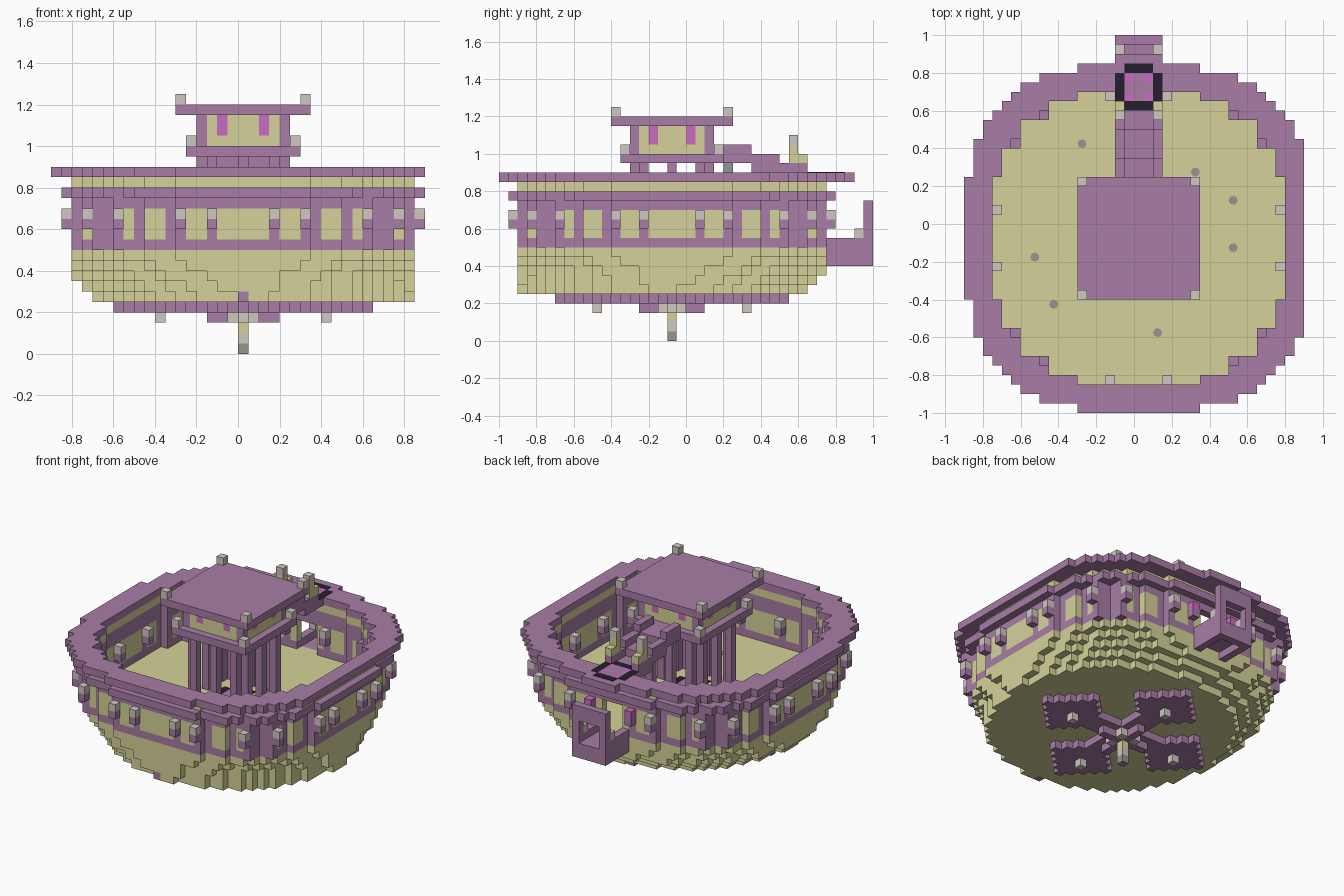
import bpy, bmesh
from mathutils import Vector

U = 0.05                       # block size
CX, CY = 0.025, -0.075         # centre of the middle block

if "Cube" in bpy.data.objects:
    bpy.data.objects.remove(bpy.data.objects["Cube"], do_unlink=True)

COLOURS = {
    "purple": (0.392, 0.205, 0.381),
    "olive": (0.66, 0.65, 0.32),
    "lamp_grey": (0.64, 0.57, 0.53),
    "stone_grey": (0.30, 0.30, 0.28),
    "magenta": (0.58, 0.145, 0.53),
    "near_black": (0.018, 0.013, 0.026),
}
MATS = list(COLOURS)
for mat_name, rgb in COLOURS.items():
    m = bpy.data.materials.new(mat_name)
    m.use_nodes = True
    m.diffuse_color = (*rgb, 1)
    m.node_tree.nodes["Principled BSDF"].inputs["Base Color"].default_value = (*rgb, 1)


def build(name, cells, base=0.0, height=U):
    """Turn a {(i, j, k): colour} dictionary into a mesh of exposed block faces."""
    bm = bmesh.new()
    for (i, j, k), colour in cells.items():
        centre = Vector((CX + U * i, CY + U * j, base + height * (k + 0.5)))
        for axis in range(3):
            for side in (-1, 1):
                step = [0, 0, 0]
                step[axis] = side
                if (i + step[0], j + step[1], k + step[2]) in cells:
                    continue
                corners = []
                for a, b in ((-1, -1), (1, -1), (1, 1), (-1, 1)):
                    v = Vector((0, 0, 0))
                    v[axis], v[(axis + 1) % 3], v[(axis + 2) % 3] = side, a, b
                    v = Vector((v.x * U / 2, v.y * U / 2, v.z * height / 2))
                    corners.append(bm.verts.new(centre + v))
                face = bm.faces.new(corners if side > 0 else corners[::-1])
                face.material_index = MATS.index(colour)
    bmesh.ops.remove_doubles(bm, verts=bm.verts, dist=0.0005)
    mesh = bpy.data.meshes.new(name)
    bm.to_mesh(mesh)
    bm.free()
    for n in MATS:
        mesh.materials.append(bpy.data.materials[n])
    obj = bpy.data.objects.new(name, mesh)
    bpy.context.collection.objects.link(obj)


def fill(cells, xs, ys, zs, colour):
    """Fill an inclusive range of blocks."""
    for i in range(xs[0], xs[1] + 1):
        for j in range(ys[0], ys[1] + 1):
            for k in range(zs[0], zs[1] + 1):
                cells[i, j, k] = colour


def inside(x, y, r, p=2.5, pad=0.85):
    """Rounded-square outline with short straight sides."""
    x, y = abs(x), abs(y)
    if max(x, y) > r or (max(x, y) > r - 0.5 and min(x, y) > 6):
        return False
    return x ** p + y ** p <= (r + pad) ** p


SPAN = [(i, j) for i in range(-18, 19) for j in range(-18, 19)]


def ring(cells, k, outer, colour):
    for i, j in SPAN:
        if inside(i, j, outer) and not inside(i, j, 15):
            cells[i, j, k] = colour


def mirrored(a, b):
    """All eight reflections of a plan position."""
    return {(s * x, t * y) for x, y in ((a, b), (b, a)) for s in (-1, 1) for t in (-1, 1)}


# Bowl-shaped hull, rounder and smaller towards the keel
hull = {}
for k, r, shift, p, pad in ((5, 15, 1, 2, 0.1), (6, 15.5, 0.5, 2.05, 0.2), (7, 16, 0, 2.1, 0.4),
                            (8, 16, 0, 2.25, 0.6), (9, 16, 0, 2.5, 0.85)):
    for i, j in SPAN:
        if inside(i - shift, j + shift, r, p, pad):
            hull[i, j, k] = "olive"
hull[0, -16, 5] = "purple"
build("hull", hull)

# Cabin wall with window panes, corner pilasters and a rear doorway
wall = {}
PANES = (0, 1, 2, 4, 5, 8, 9, 11)
for k in range(10, 15):
    ring(wall, k, 16, "purple")
    for i, j in mirrored(12, 14):
        wall[i, j, k] = "purple"
    if 11 <= k <= 13:
        for (i, j, kk) in wall:
            if kk == k and min(abs(i), abs(j)) in PANES:
                wall[i, j, k] = "olive"
    for i, j in mirrored(10, 13):
        wall[i, j, k] = "purple"
for k in range(10, 14):
    for i in (-1, 0, 1):
        wall.pop((i, 16, k), None)
build("cabin_wall", wall)

# Stepped gunwale bands above the wall
bands = {}
ring(bands, 15, 17, "purple")
ring(bands, 16, 16, "olive")
ring(bands, 17, 18, "purple")
for key in [c for c in bands if c[0] > 17]:
    del bands[key]
fill(bands, (-2, 2), (13, 19), (17, 17), "purple")
build("gunwale", bands)

# Wall lamps, outside and inside, with a magenta pair beside the doorway
lamps = {}
for spot in ((3, 17), (6, 17), (12, 15), (3, 15)):
    for i, j in mirrored(*spot):
        lamps[i, j, 12] = "purple"
        lamps[i, j, 13] = "lamp_grey"
for i in (-3, 3):
    lamps[i, 17, 13] = "magenta"
build("wall_lamps", lamps)

# Tower: pillars, platform, room and roof
tower = {}
for spot in ((4, 3), (4, 0)):
    for i, j in mirrored(*spot):
        fill(tower, (i, i), (j, j), (10, 18), "purple")
fill(tower, (-5, 5), (-5, 5), (19, 19), "purple")
fill(tower, (-4, 4), (-4, 4), (20, 22), "olive")
for i, j in mirrored(2, 4):
    fill(tower, (i, i), (j, j), (21, 22), "magenta")
for i, j in mirrored(4, 4):
    fill(tower, (i, i), (j, j), (20, 22), "purple")
fill(tower, (-6, 6), (-6, 6), (23, 23), "purple")
for i, j in mirrored(5, 5):
    tower[i, j, 20] = "lamp_grey"
for i, j in mirrored(6, 6):
    tower[i, j, 24] = "lamp_grey"
build("tower", tower)

# Stairs from the tower to the stern, with side rails and lamp posts
stairs = {}
for y0, y1, top in ((6, 8, 20), (9, 11, 19), (12, 13, 18)):
    fill(stairs, (-2, 2), (y0, y1), (top - 1, top - 1), "purple")
    for i in (-2, 2):
        fill(stairs, (i, i), (y0, y1), (top, top), "purple")
fill(stairs, (0, 0), (6, 6), (18, 18), "stone_grey")
for i in (-2, 2):
    fill(stairs, (i, i), (13, 13), (19, 20), "olive")
    stairs[i, 13, 21] = "lamp_grey"
    stairs[i, 14, 18] = "purple"
    stairs[i, 14, 19] = "olive"
build("stern_stairs", stairs)

# Stern balcony with a framed end
balcony = {}
fill(balcony, (-2, 2), (17, 21), (9, 9), "purple")
fill(balcony, (-2, 2), (21, 21), (8, 8), "purple")
for i in (-2, 2):
    fill(balcony, (i, i), (17, 21), (8, 10), "purple")
    fill(balcony, (i, i), (21, 21), (10, 14), "purple")
    balcony[i, 20, 11] = "lamp_grey"
fill(balcony, (-2, 2), (21, 21), (13, 14), "purple")
build("stern_balcony", balcony)

# Flat hatches: a dark frame around a patterned centre
for name, cy, z in (("stern_hatch", 16, 0.9), ("tower_hatch", 0, 0.5)):
    hatch = {}
    for i in range(-2, 3):
        for j in range(-2, 3):
            edge = max(abs(i), abs(j)) == 2
            if abs(i) + abs(j) < 4:
                patterned = "magenta" if abs(i * j) == 1 else "purple"
                hatch[i, j + cy, 0] = "near_black" if edge else patterned
    build(name, hatch, z, 0.002)

# Round floor studs
for n, (i, j) in enumerate(((-6, 10), (6, 7), (10, 4), (10, -1), (-11, -2), (-9, -7), (2, -10))):
    bpy.ops.mesh.primitive_cylinder_add(vertices=8, radius=0.024, depth=0.004,
                                        location=(CX + U * i, CY + U * j, 0.502))
    stud = bpy.context.object
    stud.name = "floor_stud_%d" % (n + 1)
    stud.data.materials.append(bpy.data.materials["stone_grey"])

# Cross-shaped ornament under the keel with hanging lamps
keel = {}
for i, j in SPAN:
    a, b = max(abs(i), abs(j)), min(abs(i), abs(j))
    if (a <= 12 and b == 0) or (a <= 10 and b <= 1) or abs(a - 8) + b <= 4:
        keel[i, j, 4] = "purple"
    if a <= 3 and b == 0:
        keel[i, j, 3] = "purple"
for spot in ((8, 0), (1, 1)):
    for i, j in mirrored(*spot):
        keel[i, j, 3] = "lamp_grey"
keel[0, 0, 2] = "olive"
keel[0, 0, 1] = "lamp_grey"
keel[0, 0, 0] = "stone_grey"
build("keel_ornament", keel)
